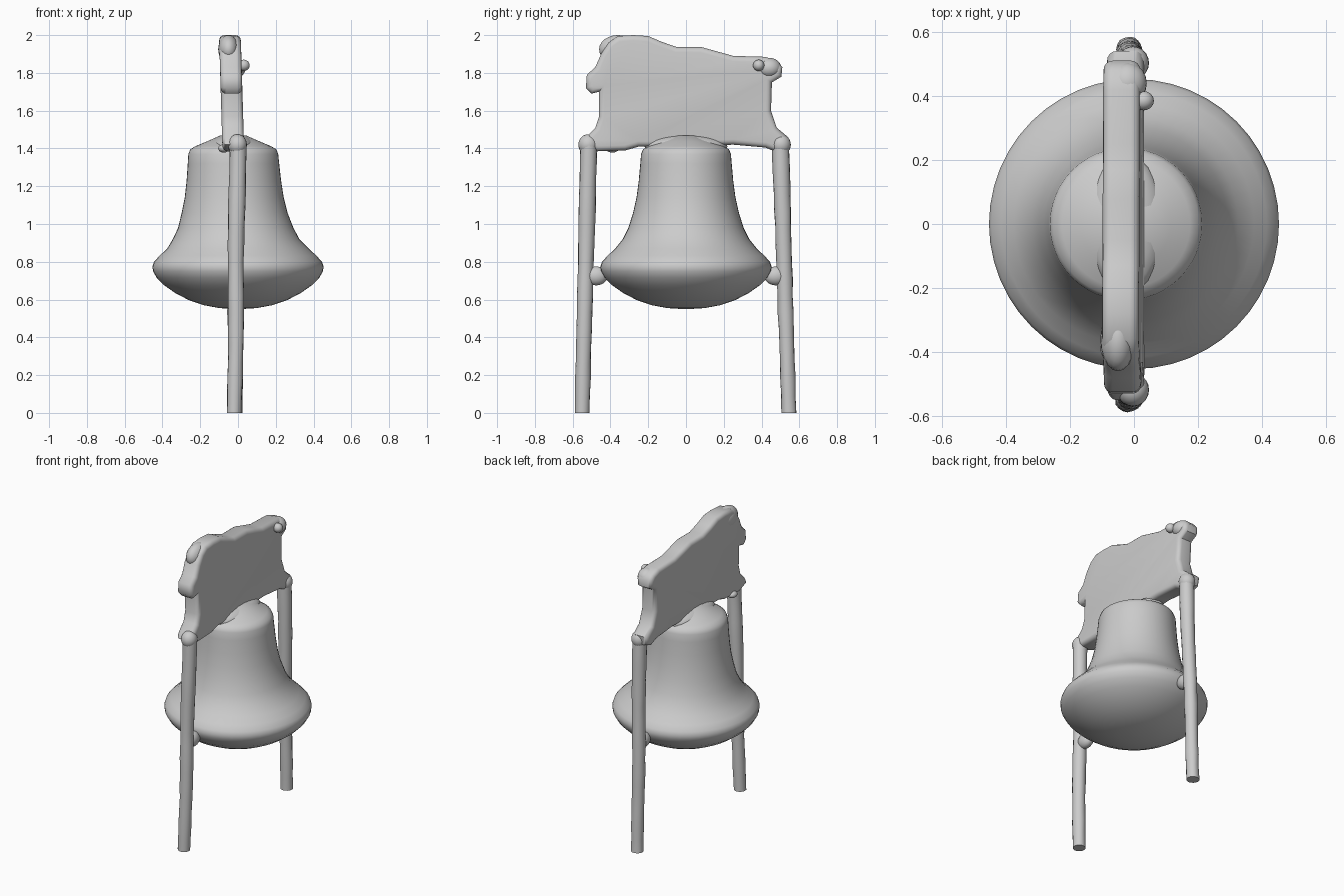
import bpy, bmesh, math, random
from mathutils import Matrix

if "Cube" in bpy.data.objects:
    bpy.data.objects.remove(bpy.data.objects["Cube"])

random.seed(4)


def finish(name, bm):
    bmesh.ops.recalc_face_normals(bm, faces=bm.faces)
    me = bpy.data.meshes.new(name)
    bm.to_mesh(me)
    bm.free()
    ob = bpy.data.objects.new(name, me)
    bpy.context.collection.objects.link(ob)
    return ob


def loft(name, rings, sides, jitter=0.0):
    """Skin circular rings (x, y, z, radius) stacked upward, with capped ends."""
    bm = bmesh.new()
    loops = []
    for x, y, z, r in rings:
        loop = []
        for i in range(sides):
            a = 2 * math.pi * i / sides
            rr = r + random.uniform(-jitter, jitter)
            loop.append(bm.verts.new((x + rr * math.cos(a), y + rr * math.sin(a), z)))
        loops.append(loop)
    for lo, hi in zip(loops, loops[1:]):
        for i in range(sides):
            j = (i + 1) % sides
            bm.faces.new((lo[i], lo[j], hi[j], hi[i]))
    bm.faces.new(loops[0][::-1])
    bm.faces.new(loops[-1])
    return finish(name, bm)


def blob(name, loc, size):
    bm = bmesh.new()
    m = Matrix.Translation(loc) @ Matrix.Diagonal((*size, 1))
    bmesh.ops.create_uvsphere(bm, u_segments=20, v_segments=12, radius=1, matrix=m)
    return finish(name, bm)


# Bell: closed bulging underside, flared lip, neck, shoulder and crown (radius, z, x shift)
bell = [(0.02, 0.55, 0), (0.10, 0.555, 0), (0.18, 0.57, 0), (0.26, 0.597, 0), (0.33, 0.633, 0),
        (0.39, 0.675, 0), (0.43, 0.715, 0), (0.45, 0.75, 0), (0.453, 0.775, 0), (0.445, 0.80, 0),
        (0.415, 0.832, 0), (0.375, 0.87, 0), (0.335, 0.92, -0.01), (0.305, 0.98, -0.012),
        (0.28, 1.06, -0.018), (0.262, 1.14, -0.02), (0.25, 1.23, -0.022), (0.242, 1.32, -0.024),
        (0.238, 1.37, -0.025), (0.228, 1.395, -0.025), (0.20, 1.412, -0.025),
        (0.14, 1.437, -0.025), (0.07, 1.468, -0.025)]
loft("bell", [(x, 0, z, r) for r, z, x in bell], 48)

# Raised saddle where the bell meets the yoke
blob("bell_saddle", (-0.025, 0, 1.41), (0.12, 0.22, 0.065))

# Yoke: irregular slab outlined in y, z, with rounded faces
outline = [(-0.55, 1.42), (-0.53, 1.46), (-0.48, 1.51), (-0.46, 1.57), (-0.46, 1.70),
           (-0.50, 1.69), (-0.53, 1.72), (-0.525, 1.79), (-0.48, 1.83), (-0.45, 1.90),
           (-0.41, 1.96), (-0.36, 1.995), (-0.28, 2.0), (-0.20, 1.995), (-0.13, 1.965),
           (-0.05, 1.937), (0.08, 1.937), (0.17, 1.912), (0.25, 1.89), (0.42, 1.885),
           (0.48, 1.865), (0.51, 1.83), (0.505, 1.78), (0.455, 1.75), (0.45, 1.60),
           (0.48, 1.51), (0.54, 1.46), (0.53, 1.40), (0.48, 1.38), (0.42, 1.405),
           (0.25, 1.42), (0, 1.41), (-0.25, 1.41), (-0.32, 1.39), (-0.47, 1.385)]
bm = bmesh.new()
face = bm.faces.new([bm.verts.new((-0.09, y, z)) for y, z in outline])
res = bmesh.ops.extrude_face_region(bm, geom=[face])
top = [v for v in res["geom"] if isinstance(v, bmesh.types.BMVert)]
bmesh.ops.translate(bm, verts=top, vec=(0.115, 0, 0))
rim = [e for e in bm.edges if abs(e.verts[0].co.x - e.verts[1].co.x) < 1e-4]
bmesh.ops.bevel(bm, geom=rim, offset=0.028, segments=4, profile=0.5, affect='EDGES')
for v in bm.verts:  # lean the slab slightly
    v.co.x -= 0.03 * (v.co.z - 1.65)
finish("yoke", bm)

# Rolled beam along the top edge of the yoke and lumps on its ends
blob("yoke_front_end", (-0.05, -0.36, 1.925), (0.055, 0.10, 0.075))
blob("yoke_back_end", (-0.02, 0.44, 1.825), (0.06, 0.065, 0.055))
blob("yoke_peg", (0.03, 0.385, 1.84), (0.032, 0.03, 0.03))
blob("yoke_lug", (-0.075, -0.39, 1.40), (0.03, 0.035, 0.022))

# Two slightly wavy posts, their top knuckles and the links to the bell lip
for side, label, foot, head in ((-1, "front", 0.55, 0.515), (1, "back", 0.545, 0.50)):
    rings = []
    n = 16
    for k in range(n + 1):
        t = k / n
        z = 1.42 * t
        y = foot + (head - foot) * t
        w = 0.003 * math.sin(9 * t + side)
        r = 0.039 + 0.006 * t + (random.uniform(-0.002, 0.002))
        rings.append((-0.018 + 0.016 * t + w, side * y, z, r))
    loft(label + "_post", rings, 16, 0.0012)
    blob(label + "_post_knuckle", (-0.003, side * (head + 0.003), 1.42), (0.05, 0.052, 0.055))
    blob(label + "_lip_link", (-0.01, side * 0.475, 0.725), (0.04, 0.06, 0.05))

# Smooth shading with crisp cut ends
bpy.ops.object.select_all(action='SELECT')
bpy.context.view_layer.objects.active = bpy.context.scene.objects["bell"]
bpy.ops.object.shade_smooth_by_angle(angle=math.radians(50))
